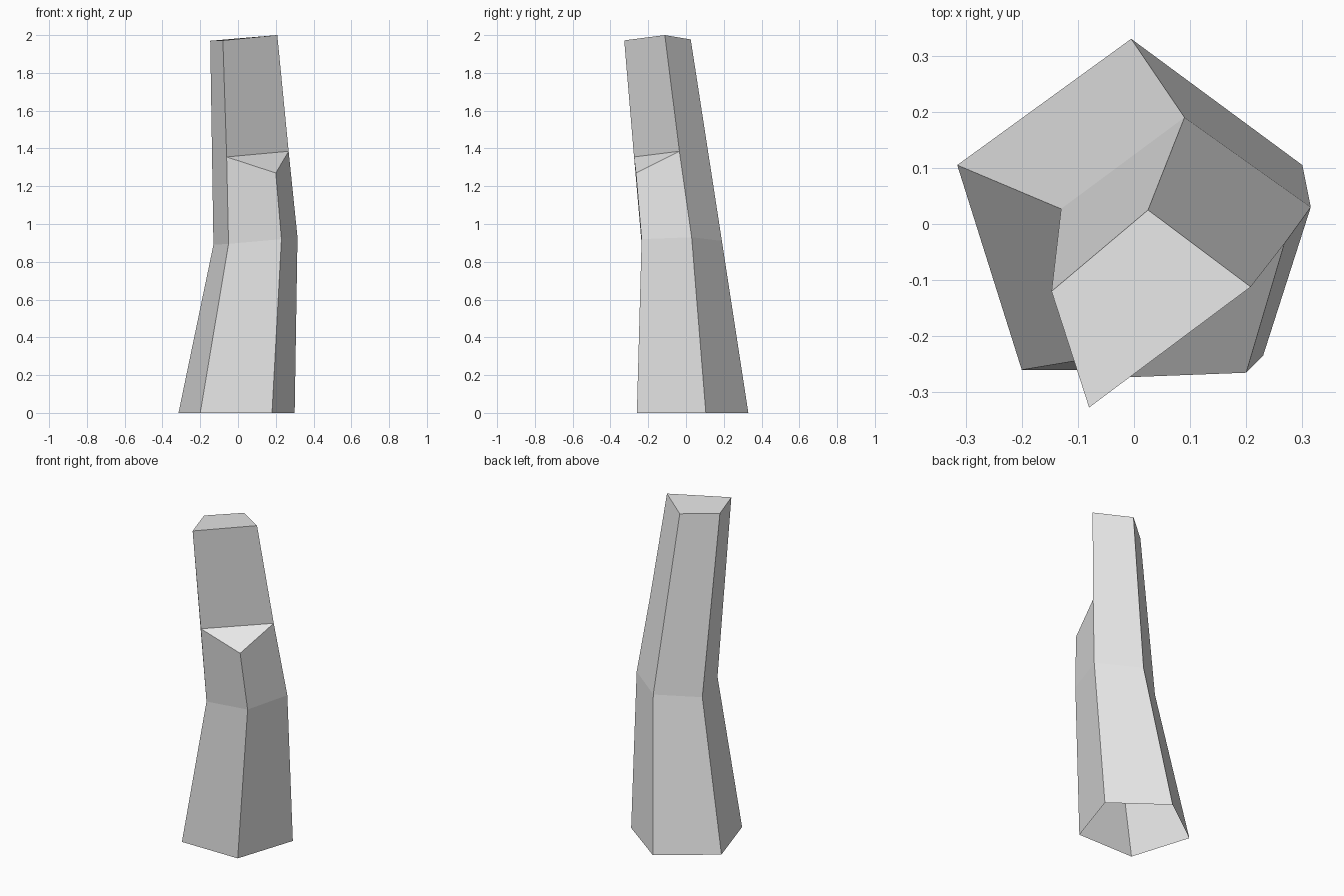
import bpy
import bmesh

# Remove the default cube only
cube = bpy.data.objects.get("Cube")
if cube:
    bpy.data.objects.remove(cube, do_unlink=True)

# Single stone colour
grey = bpy.data.materials.new("light_grey_stone")
grey.use_nodes = True
colour = (0.8, 0.8, 0.8, 1)
grey.diffuse_color = colour
grey.node_tree.nodes["Principled BSDF"].inputs["Base Color"].default_value = colour

bm = bmesh.new()


def ring(points):
    return [bm.verts.new(p) for p in points]


# Rings run: left edge, front left, front right, right edge, back
base = ring([(-.315, .105, 0), (-.2, -.26, 0), (.18, -.26, 0),
             (.3, .105, 0), (-.005, .33, 0)])
waist = ring([(-.13, .027, .89), (-.05, -.235, .895), (.23, -.235, .92),
              (.315, .03, .93), (.09, .19, .91)])
# Broken ledge and slanted tip
ledge = ring([(-.06, -.275, 1.355), (.2, -.265, 1.27), (.268, -.035, 1.385)])
tip = ring([(-.147, -.12, 1.97), (-.08, -.327, 1.972),
            (.208, -.112, 2), (.025, .025, 1.977)])

# Five-sided lower shaft, open underneath
for i in range(5):
    j = (i + 1) % 5
    bm.faces.new((base[i], base[j], waist[j], waist[i]))

# Upper shaft, with the front right corner chipped away
left, front_left, front_right, right, back = waist
chip_left, chip_corner, chip_right = ledge
tip_left, tip_front, tip_right, tip_back = tip
for face in (
    (left, front_left, chip_left, tip_front, tip_left),
    (front_left, front_right, chip_corner, chip_left),
    (front_right, right, chip_right, chip_corner),
    (right, back, tip_back, tip_right, chip_right),
    (back, left, tip_left, tip_back),
    (chip_left, chip_corner, chip_right),
    (chip_left, chip_right, tip_right, tip_front),
    tip,
):
    bm.faces.new(face)

mesh = bpy.data.meshes.new("stone_pillar")
bm.to_mesh(mesh)
bm.free()
mesh.materials.append(grey)
pillar = bpy.data.objects.new("stone_pillar", mesh)
bpy.context.collection.objects.link(pillar)
